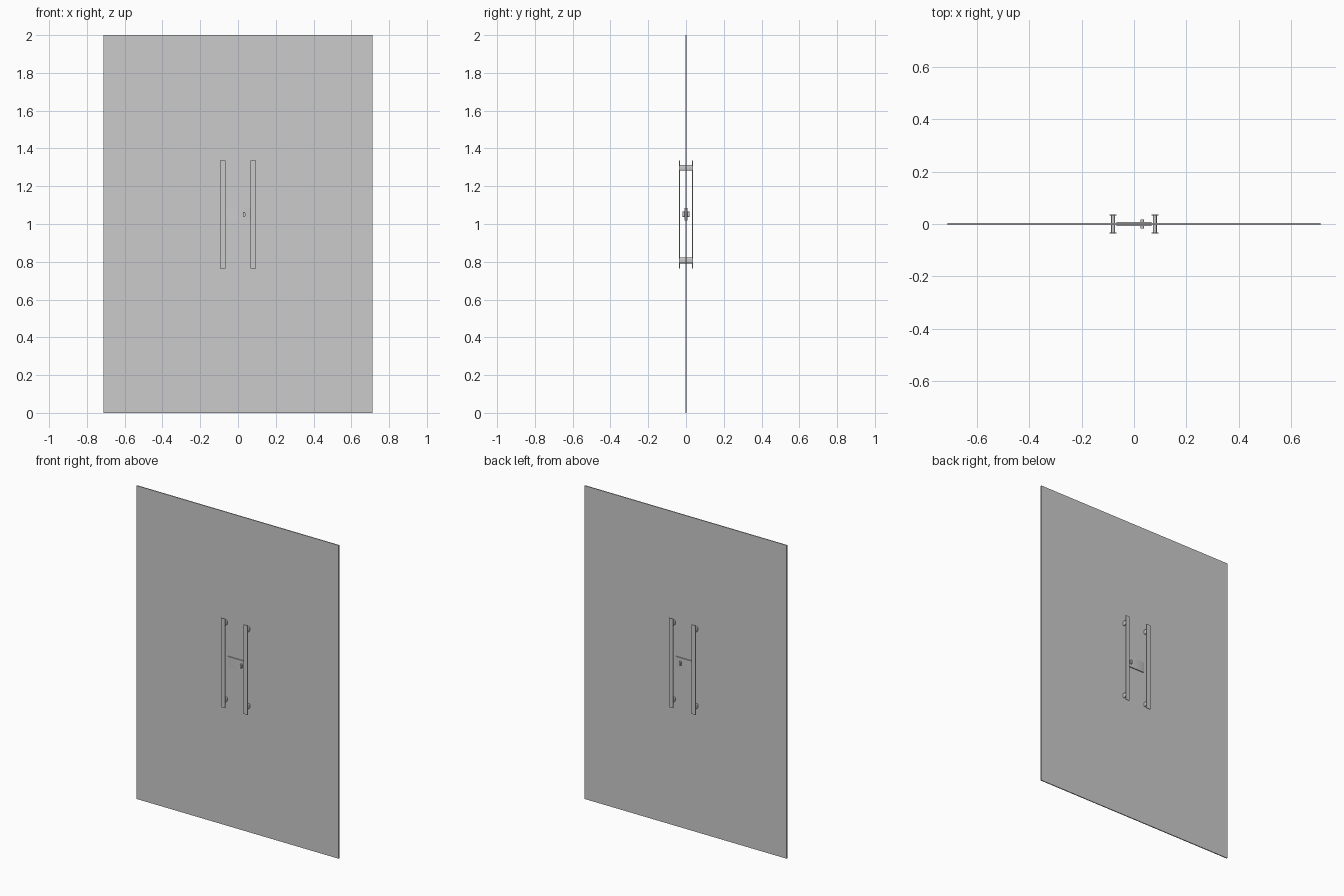
import bpy, bmesh, math
from mathutils import Vector

if "Cube" in bpy.data.objects:
    bpy.data.objects.remove(bpy.data.objects["Cube"])


def box(name, center, size, bevel=0.0):
    bm = bmesh.new()
    bmesh.ops.create_cube(bm, size=1.0)
    bmesh.ops.scale(bm, vec=Vector(size), verts=bm.verts)
    bmesh.ops.translate(bm, vec=Vector(center), verts=bm.verts)
    if bevel:
        # round only the upright edges
        edges = [e for e in bm.edges
                 if abs(e.verts[0].co.z - e.verts[1].co.z) > size[2] * 0.9]
        bmesh.ops.bevel(bm, geom=edges, offset=bevel, segments=3,
                        affect='EDGES', profile=0.5)
    return finish(name, bm)


def slot_pin(name, center, width, height, depth, n=10):
    """Pin along y with an upright oblong cross-section."""
    r, s = width / 2, (height - width) / 2
    bm = bmesh.new()
    ring = []
    for sign, start in ((1, 0.0), (-1, math.pi)):
        for i in range(n + 1):
            a = start + math.pi * i / n
            ring.append(bm.verts.new((center[0] + r * math.cos(a),
                                      center[1] - depth / 2,
                                      center[2] + sign * s + r * math.sin(a))))
    face = bm.faces.new(ring)
    out = bmesh.ops.extrude_face_region(bm, geom=[face])
    moved = [v for v in out['geom'] if isinstance(v, bmesh.types.BMVert)]
    bmesh.ops.translate(bm, vec=(0, depth, 0), verts=moved)
    bmesh.ops.recalc_face_normals(bm, faces=bm.faces)
    return finish(name, bm)


def finish(name, bm):
    mesh = bpy.data.meshes.new(name)
    bm.to_mesh(mesh)
    bm.free()
    obj = bpy.data.objects.new(name, mesh)
    bpy.context.collection.objects.link(obj)
    mesh.shade_smooth()
    mesh.set_sharp_from_angle(angle=math.radians(35))
    return obj


# Door panel
box("door_panel", (0, 0, 1.0), (1.426, 0.006, 2.0))

# Pull handles: flat bars on both faces, joined by through-pins
for side, sx in (("left", -1), ("right", 1)):
    x = sx * 0.08
    for face, sy in (("front", -1), ("back", 1)):
        box(f"{side}_{face}_handle_bar", (x, sy * 0.035, 1.05), (0.028, 0.004, 0.57))
    for level, z in (("lower", 0.807), ("upper", 1.297)):
        slot_pin(f"{side}_{level}_handle_pin", (x, 0, z), 0.014, 0.03, 0.068)

# Lock case and key cylinder
box("lock_case", (0, 0, 1.052), (0.136, 0.017, 0.066), bevel=0.005)
slot_pin("lock_cylinder", (0.032, 0, 1.051), 0.013, 0.028, 0.036)
